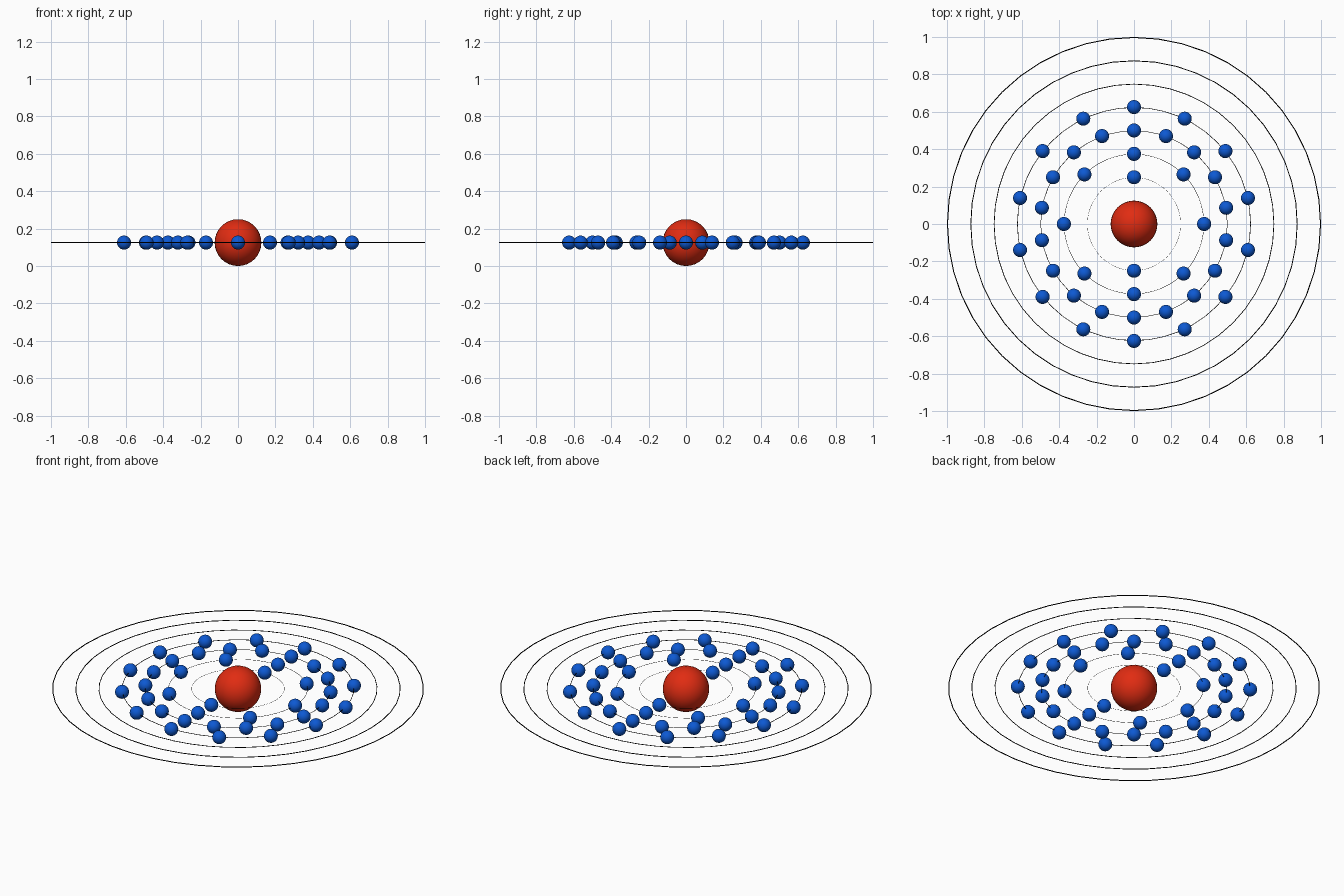
import bpy
from math import cos, sin, pi

if "Cube" in bpy.data.objects:
    bpy.data.objects.remove(bpy.data.objects["Cube"])

Z = 0.125          # height of the orbit plane
STEP = 0.125       # spacing between orbits


def material(name, rgb):
    mat = bpy.data.materials.new(name)
    mat.diffuse_color = (*rgb, 1)
    mat.use_nodes = True
    mat.node_tree.nodes["Principled BSDF"].inputs["Base Color"].default_value = mat.diffuse_color
    return mat


def finish(name, mat):
    obj = bpy.context.object
    obj.name = name
    obj.data.materials.append(mat)
    bpy.ops.object.shade_smooth()
    return obj


red = material("red", (0.75, 0.025, 0.006))
blue = material("blue", (0.004, 0.10, 0.65))
black = material("black", (0.0, 0.0, 0.0))

# Nucleus
bpy.ops.mesh.primitive_uv_sphere_add(segments=32, ring_count=16, radius=0.125, location=(0, 0, Z))
finish("nucleus", red)

# Orbit rings, scaled copies of one thin ring so the wire thins toward the middle
for i in range(7):
    r = STEP * (i + 2)
    wire = 0.0027 * r
    bpy.ops.mesh.primitive_torus_add(major_segments=48, minor_segments=8, major_radius=r - wire,
                                     minor_radius=wire, location=(0, 0, Z))
    finish(f"orbit_ring_{i + 1}", black)

# Electrons, evenly spaced on the four inner orbits
bpy.ops.mesh.primitive_uv_sphere_add(segments=32, ring_count=16, radius=0.0375)
first = finish("electron", blue)
mesh = first.data
bpy.data.objects.remove(first)
for i, count in enumerate((2, 8, 18, 14)):
    r = STEP * (i + 2)
    for k in range(count):
        a = pi / 2 + 2 * pi * k / count
        electron = bpy.data.objects.new(f"electron_{i + 1}_{k + 1}", mesh)
        electron.location = (r * cos(a), r * sin(a), Z)
        bpy.context.collection.objects.link(electron)
